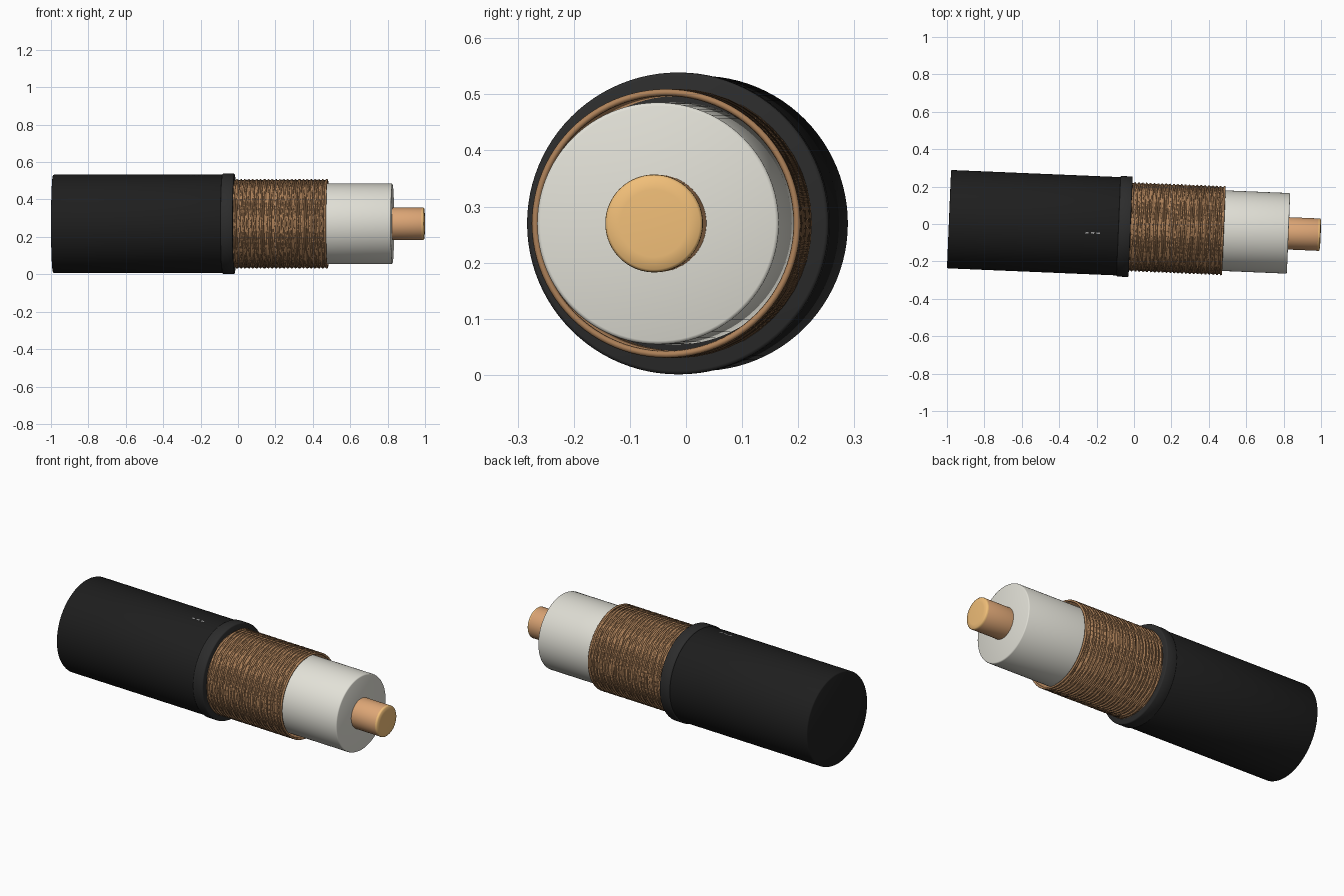
import bpy, bmesh, math
from mathutils import Matrix

if "Cube" in bpy.data.objects:
    bpy.data.objects.remove(bpy.data.objects["Cube"])

YAW = math.radians(-2.4)
CZ = 0.27
# local x axis of the cable -> world
PLACE = Matrix.Translation((0, -0.0155, CZ)) @ Matrix.Rotation(YAW, 4, 'Z')


def material(name, rgb):
    m = bpy.data.materials.new(name)
    m.diffuse_color = (*rgb, 1)
    m.use_nodes = True
    m.node_tree.nodes["Principled BSDF"].inputs["Base Color"].default_value = m.diffuse_color
    return m


BLACK = material("black_rubber", (0.013, 0.013, 0.013))
COLLAR = material("collar_rubber", (0.025, 0.025, 0.025))
BRAID = material("braid_copper", (0.42, 0.22, 0.10))
WHITE = material("white_insulator", (0.76, 0.75, 0.68))
COPPER = material("core_copper", (0.72, 0.38, 0.18))
TIP = material("cut_copper", (0.88, 0.52, 0.19))
PRINT = material("print_grey", (0.35, 0.35, 0.35))


def lathe(name, profile, mat, seg=96, closed=False):
    """Revolve (x, radius) points around the cable axis."""
    bm = bmesh.new()
    rings = []
    for x, r in profile:
        if r == 0:
            rings.append([bm.verts.new((x, 0, 0))] * seg)
        else:
            rings.append([bm.verts.new((x, r * math.cos(a), r * math.sin(a)))
                          for a in (2 * math.pi * i / seg for i in range(seg))])
    pairs = list(zip(rings, rings[1:]))
    if closed:
        pairs.append((rings[-1], rings[0]))
    for p, q in pairs:
        for i in range(seg):
            j = (i + 1) % seg
            bm.faces.new(dict.fromkeys((p[i], p[j], q[j], q[i])))
    bmesh.ops.recalc_face_normals(bm, faces=bm.faces)
    return finish(name, bm, mat)


def finish(name, bm, mat):
    me = bpy.data.meshes.new(name)
    bm.to_mesh(me)
    bm.free()
    me.materials.append(mat)
    ob = bpy.data.objects.new(name, me)
    bpy.context.collection.objects.link(ob)
    ob.matrix_world = PLACE
    for p in me.polygons:
        p.use_smooth = True
    return ob


def rod(name, x0, x1, r, mat, b=0.006):
    """Solid rod with softened rims."""
    return lathe(name, [(x0, 0), (x0, r - b), (x0 + b * .3, r - b * .3), (x0 + b, r),
                        (x1 - b, r), (x1 - b * .3, r - b * .3), (x1, r - b), (x1, 0)], mat)


# outer jacket and its cut collar
rod("outer_jacket", -0.99, -0.03, 0.263, BLACK)
rod("jacket_collar", -0.083, -0.018, 0.269, COLLAR)

# insulator and conductor
rod("insulator", -0.1, 0.827, 0.2155, WHITE)
rod("core_conductor", 0.7, 0.993, 0.0865, COPPER, 0.004)
lathe("core_tip", [(0.985, 0.0872), (0.992, 0.0865), (0.9965, 0.082), (0.9985, 0.06), (0.999, 0)], TIP)

# braid sleeve under the wound strands
lathe("braid_sleeve", [(-0.05, 0.233), (0.472, 0.233), (0.472, 0.227), (-0.05, 0.227)],
      BRAID, closed=True)


def strands(name, hand, starts, turns, r):
    """Multi-start helical wire winding as one curve object."""
    cu = bpy.data.curves.new(name, 'CURVE')
    cu.dimensions = '3D'
    cu.bevel_depth = 0.0055
    cu.bevel_resolution = 0
    cu.use_fill_caps = True
    n = turns * 48
    for s in range(starts):
        sp = cu.splines.new('POLY')
        sp.points.add(n)
        for i, p in enumerate(sp.points):
            a = hand * 2 * math.pi * (turns * i / n + s / starts)
            p.co = (-0.025 + 0.50 * i / n, r * math.cos(a), r * math.sin(a), 1)
    cu.materials.append(BRAID)
    ob = bpy.data.objects.new(name, cu)
    bpy.context.collection.objects.link(ob)
    ob.matrix_world = PLACE


strands("braid_strands_right", 1, 4, 6, 0.2345)
strands("braid_strands_left", -1, 4, 6, 0.2345)
# end ring of the braid
lathe("braid_end_ring", [(0.475 + 0.006 * math.cos(a), 0.2335 + 0.006 * math.sin(a))
                         for a in (math.pi / 4 * k for k in range(8))], BRAID, closed=True)

# small printed dashes on the jacket
for k in range(3):
    bm = bmesh.new()
    bmesh.ops.create_cube(bm, size=1, matrix=Matrix.Rotation(math.radians(9), 4, 'X')
                          @ Matrix.Translation((-0.25 + 0.03 * k, 0, 0.2625))
                          @ Matrix.Diagonal((0.018, 0.009, 0.003, 1)))
    finish(f"print_dash_{k + 1}", bm, PRINT)
    for p in bpy.data.objects[f"print_dash_{k + 1}"].data.polygons:
        p.use_smooth = False
